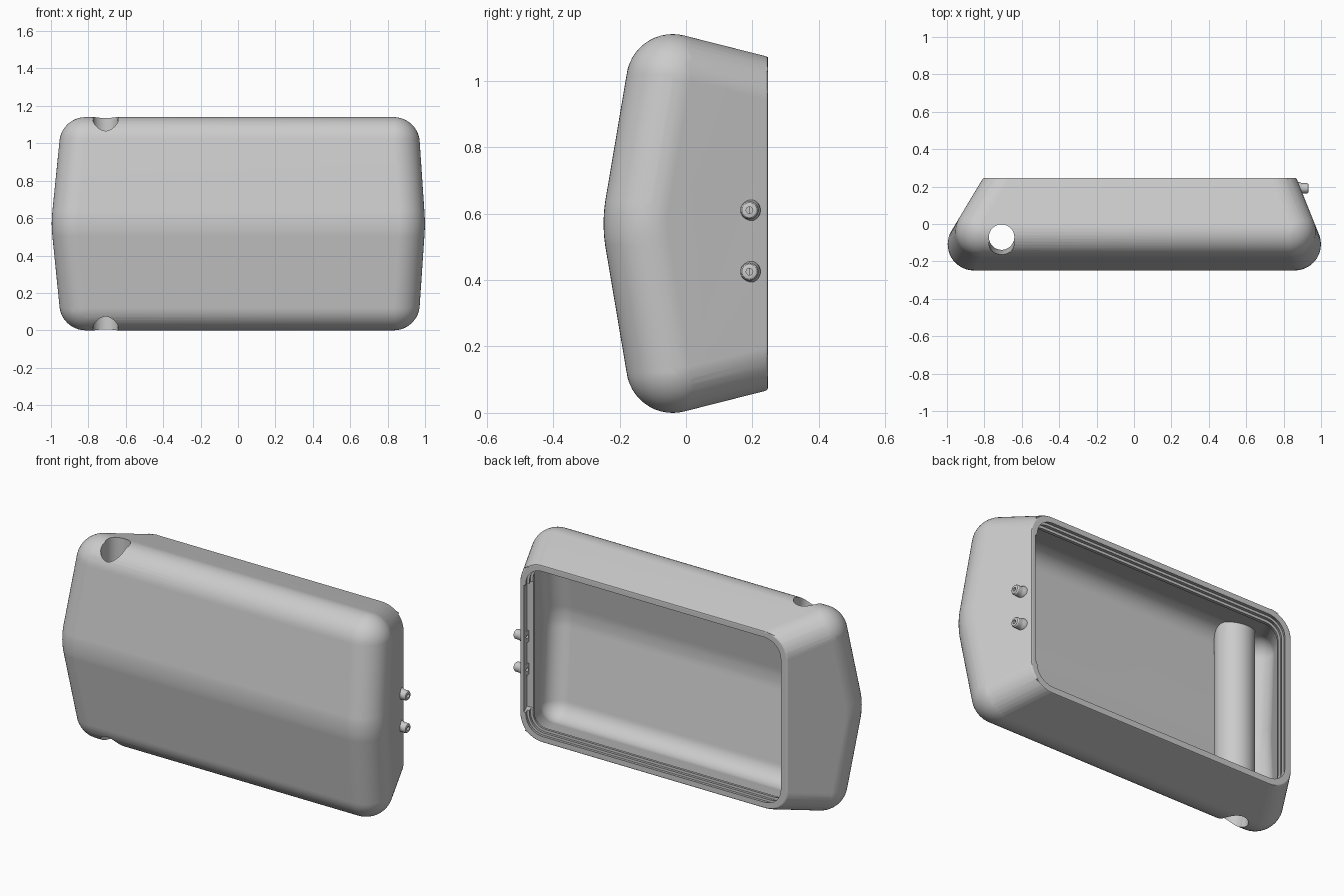
import bpy, bmesh, math
from mathutils import Vector, Matrix

cube = bpy.data.objects.get("Cube")
if cube:
    bpy.data.objects.remove(cube)

grey = bpy.data.materials.new("light_grey")
grey.use_nodes = True
colour = (0.6, 0.6, 0.6, 1)
grey.diffuse_color = colour
grey.node_tree.nodes["Principled BSDF"].inputs["Base Color"].default_value = colour

MID_Z, BACK = 0.57, 0.247
FILLET = 0.14


def make_object(name, bm):
    bmesh.ops.recalc_face_normals(bm, faces=bm.faces)
    mesh = bpy.data.meshes.new(name)
    bm.to_mesh(mesh)
    bm.free()
    mesh.materials.append(grey)
    ob = bpy.data.objects.new(name, mesh)
    bpy.context.collection.objects.link(ob)
    return ob


def hull(points):
    bm = bmesh.new()
    for p in points:
        bm.verts.new(p)
    res = bmesh.ops.convex_hull(bm, input=bm.verts)
    inside = {g for g in res["geom_interior"] if isinstance(g, bmesh.types.BMVert)}
    bmesh.ops.delete(bm, geom=list(inside), context='VERTS')
    bmesh.ops.dissolve_limit(bm, angle_limit=0.002, verts=bm.verts, edges=bm.edges)
    return bm


def ball_centres():
    # Fillet centres of the tapered block: soft front ridge, shoulders, and a
    # far end that runs on past the open back
    for y, half in ((-0.1083, 0), (-0.1074, 0.0235), (-0.1046, 0.047),
                    (-0.04, 0.43), (0.5, 0.293)):
        for s in ((1, -1) if half else (1,)):
            z = MID_Z + s * half
            yield Vector((-0.857 + 0.6 * (y + 0.11), y, z))
            yield Vector((0.86 - 0.4 * (y + 0.11), y, z))


def rounded_block(radius, *cuts):
    # Rounded block; each cut (point, direction) removes what lies that way
    ball = bmesh.new()
    bmesh.ops.create_uvsphere(ball, u_segments=48, v_segments=24, radius=radius)
    bm = hull([c + v.co for c in ball_centres() for v in ball.verts])
    ball.free()
    for co, no in cuts:
        bmesh.ops.bisect_plane(bm, geom=bm.verts[:] + bm.edges[:] + bm.faces[:],
                               plane_co=co, plane_no=no, clear_outer=True)
        points = [v.co.copy() for v in bm.verts]
        bm.free()
        bm = hull(points)
    return bm


def rod(name, radius, length, centre, axis):
    bm = bmesh.new()
    bmesh.ops.create_cone(bm, cap_ends=True, segments=64, radius1=radius, radius2=radius,
                          depth=length, matrix=Matrix.Translation(centre)
                          @ Vector(axis).to_track_quat('Z', 'Y').to_matrix().to_4x4())
    return make_object(name, bm)


def cut(target, tool):
    mod = target.modifiers.new("cut", 'BOOLEAN')
    mod.operation, mod.solver, mod.object = 'DIFFERENCE', 'EXACT', tool
    dg = bpy.context.evaluated_depsgraph_get()
    dg.update()
    mesh = bpy.data.meshes.new_from_object(target.evaluated_get(dg))
    target.modifiers.clear()
    target.data = mesh
    bpy.data.objects.remove(tool)


def smooth(ob):
    bpy.ops.object.select_all(action='DESELECT')
    ob.select_set(True)
    bpy.context.view_layer.objects.active = ob
    bpy.ops.object.shade_smooth_by_angle(angle=math.radians(30))
    mod = ob.modifiers.new("clean_normals", 'WEIGHTED_NORMAL')
    mod.keep_sharp = True


# Outer body with a softened back rim
body = rounded_block(FILLET, ((0, BACK, 0), (0, 1, 0)))
rim = [e for e in body.edges if all(abs(v.co.y - BACK) < 0.0001 for v in e.verts)
       and e.calc_face_angle(0) > 0.1]
bmesh.ops.bevel(body, geom=rim, offset=0.008, segments=2, profile=0.5, affect='EDGES')
shell = make_object("shell", body)

# Cavity that leaves the cross tube standing inside
TUBE = Vector((-0.708, -0.07, MID_Z))
cavity = make_object("cavity", rounded_block(0.096, ((0, 0.165, 0), (0, 1, 0))))
cut(cavity, rod("tube_outside", 0.102, 2, TUBE, (0, 0, 1)))
cut(shell, cavity)

# Thicker lip around the opening, stepped towards the back
for radius, depth in ((0.08, 0.1), (0.094, 0.055), (0.107, 0.028)):
    cut(shell, make_object("lip_step", rounded_block(
        radius, ((0, BACK - depth, 0), (0, -1, 0)))))

# Recess through the lip at the port end
cut(shell, make_object("end_recess", rounded_block(
    0.118, ((0, BACK - 0.07, 0), (0, -1, 0)), ((0.65, 0, 0), (-1, 0, 0)),
    ((0, 0, MID_Z + 0.36), (0, 0, 1)), ((0, 0, MID_Z - 0.36), (0, 0, -1)))))

# Through hole of the cross tube, its mouths eased towards the front
cut(shell, rod("tube_bore", 0.068, 2, TUBE, (0, 0, 1)))
for s in (1, -1):
    tilt = Vector((0, -0.21, s)).normalized()
    start = TUBE + Vector((0, 0, s * 0.38))
    cut(shell, rod("mouth_ease", 0.067, 0.4, start + tilt * 0.2, tilt))

# Two hollow end ports, as lathe profiles of (x, radius)
PORT_Y = 0.191
PORT = [(0.862, 0.01), (0.862, 0.034), (0.886, 0.033), (0.896, 0.028), (0.906, 0.027),
        (0.926, 0.027), (0.932, 0.023), (0.934, 0.018), (0.934, 0.01)]
for name, z in (("upper_port", 0.61), ("lower_port", 0.425)):
    cut(shell, rod("port_bore", 0.01, 0.4, (0.85, PORT_Y, z), (1, 0, 0)))
    bm = bmesh.new()
    verts = [bm.verts.new((x, PORT_Y + r, z)) for x, r in PORT]
    edges = [bm.edges.new((a, b)) for a, b in zip(verts, verts[1:] + verts[:1])]
    bmesh.ops.spin(bm, geom=verts + edges, cent=(0, PORT_Y, z), axis=(1, 0, 0),
                   angle=math.tau, steps=32, use_merge=True)
    bmesh.ops.remove_doubles(bm, verts=bm.verts, dist=0.0001)
    smooth(make_object(name, bm))

smooth(shell)
